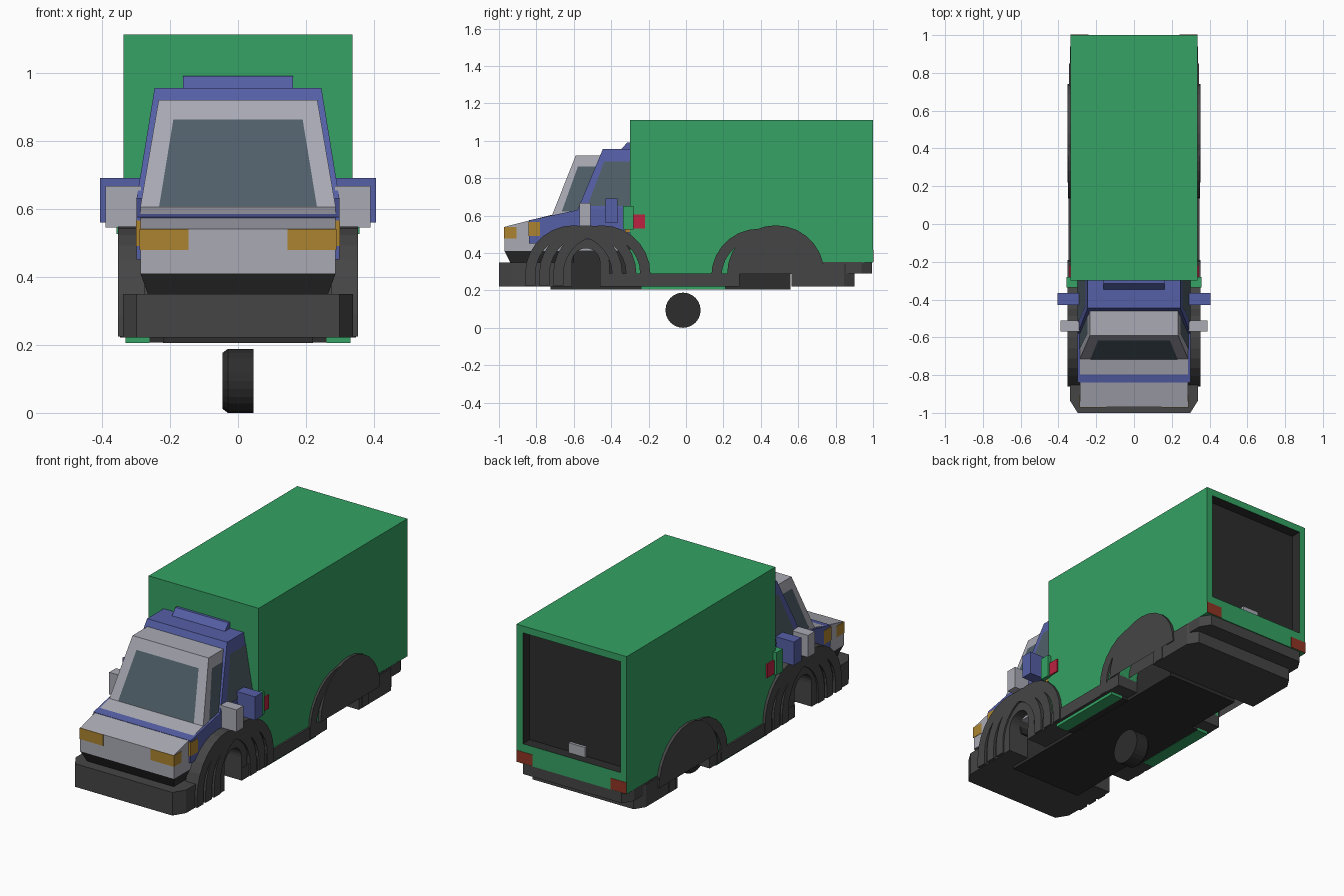
import bpy, bmesh, math

if "Cube" in bpy.data.objects:
    bpy.data.objects.remove(bpy.data.objects["Cube"])


def mat(name, r, g, b):
    m = bpy.data.materials.new(name)
    m.diffuse_color = (r, g, b, 1)
    m.use_nodes = True
    m.node_tree.nodes["Principled BSDF"].inputs["Base Color"].default_value = m.diffuse_color
    return m


GREEN = mat("green", .035, .36, .125)
BLUE = mat("blue", .09, .115, .38)
GREY = mat("grey", .40, .40, .46)
DARK = mat("dark", .06, .06, .06)
BLACK = mat("black", .026, .026, .026)
GLASS = mat("glass", .08, .115, .14)
AMBER = mat("amber", .41, .23, .03)
RED = mat("red", .28, .034, .017)
CRIMSON = mat("crimson", .5, .017, .05)


def finish(name, bm, *mats):
    bmesh.ops.recalc_face_normals(bm, faces=bm.faces)
    me = bpy.data.meshes.new(name)
    bm.to_mesh(me)
    bm.free()
    for m in mats:
        me.materials.append(m)
    ob = bpy.data.objects.new(name, me)
    bpy.context.collection.objects.link(ob)
    return ob


def extruded(points, move):
    """Bmesh of a flat polygon extruded along a vector."""
    bm = bmesh.new()
    f = bm.faces.new([bm.verts.new(p) for p in points])
    new = bmesh.ops.extrude_face_region(bm, geom=[f])["geom"]
    bmesh.ops.translate(bm, vec=move, verts=[v for v in new if isinstance(v, bmesh.types.BMVert)])
    bmesh.ops.recalc_face_normals(bm, faces=bm.faces)
    return bm


def prism(name, profile, x0, x1, m):
    return finish(name, extruded([(x0, y, z) for y, z in profile], (x1 - x0, 0, 0)), m)


def box(name, x0, x1, y0, y1, z0, z1, m):
    return prism(name, [(y0, z0), (y1, z0), (y1, z1), (y0, z1)], x0, x1, m)


def plate(name, w, y0, y1, z0, z1, front=0, rear=0):
    """Chassis slab with chamfered corners in plan."""
    right = [(w - front, y0), (w, y0 + front * 1.6), (w, y1 - rear * 1.6), (w - rear, y1)]
    if not front:
        right.pop(0)
    if not rear:
        right.pop()
    outline = right + [(-x, y) for x, y in reversed(right)]
    return finish(name, extruded([(x, y, z0) for x, y in outline], (0, 0, z1 - z0)), DARK)


def hull(name, points, m):
    bm = bmesh.new()
    for p in points:
        bm.verts.new(p)
    bmesh.ops.convex_hull(bm, input=bm.verts)
    bmesh.ops.dissolve_limit(bm, angle_limit=.01, verts=bm.verts, edges=bm.edges)
    return finish(name, bm, m)


def quad(name, points, m):
    bm = bmesh.new()
    bm.faces.new([bm.verts.new(p) for p in points])
    return finish(name, bm, m)


def arc(cy, cz, r, n=14):
    return [(cy + r * math.cos(math.pi * i / n), cz + r * math.sin(math.pi * i / n)) for i in range(n + 1)]


def arch(name, cy, cz, r0, r1, x0, x1, foot):
    """Half ring with straight legs, on both sides."""
    profile = ([(cy + r1, foot)] + arc(cy, cz, r1) + [(cy - r1, foot), (cy - r0, foot)]
               + arc(cy, cz, r0)[::-1] + [(cy + r0, foot)])
    for s in (-1, 1):
        prism(name, profile, s * x0, s * x1, DARK)


# Cargo body with wheel notches and a recessed rear door
body = ([(-.30, 1.112), (-.30, .29), (.285, .29)] + arc(.425, .285, .14)[::-1]
        + [(.565, .35), (1.0, .35), (1.0, 1.112)])
bm = extruded([(-.337, y, z) for y, z in body], (.674, 0, 0))
door = max(bm.faces, key=lambda f: f.calc_center_median().y)
bmesh.ops.inset_region(bm, faces=[door], thickness=.054)
for v in door.verts:
    if v.co.z < .6:
        v.co.z = .46
old = set(bm.faces) - {door}
door = bmesh.ops.extrude_discrete_faces(bm, faces=[door])["faces"][0]
bmesh.ops.translate(bm, vec=(0, -.06, 0), verts=door.verts)
for f in set(bm.faces) - old:
    f.material_index = 1
finish("cargo_body", bm, GREEN, BLACK)
box("number_plate", -.05, .05, .94, .955, .46, .515, GREY)
for s in (-1, 1):
    box("tail_light", s * .24, s * .337, .99, 1.002, .352, .415, RED)
    box("floor_strip", s * .26, s * .33, -.24, .21, .205, .29, GREEN)

# Chassis slabs
plate("front_bumper", .338, -1.0, -.61, .222, .35, front=.04)
plate("middle_skirt", .345, -.46, -.24, .222, .29)
plate("rear_skirt", .345, .20, .285, .222, .29)
for s in (-1, 1):
    box("side_skirt", s * .33, s * .347, -.26, .22, .222, .29, DARK)
plate("rear_underbody", .345, .565, .90, .222, .345, rear=.035)
plate("rear_bumper", .338, .70, .995, .29, .352, rear=.035)
box("chassis_core", -.22, .22, -.725, .56, .205, .45, BLACK)
box("wheel_well_floor", -.26, .26, -.24, .21, .207, .28, BLACK)

# Wheel arches and liners
for cy in (-.60, -.525, -.45):
    arch("front_fender", cy, .288, .205, .26, .275, .352, .225)
arch("rear_fender", .48, .288, .205, .26, .275, .353, .29)
arch("rear_fender", .39, .275, .20, .255, .275, .349, .225)
arch("rear_liner", .425, .285, .14, .175, .22, .343, .222)
arch("front_liner", -.535, .35, .075, .125, .22, .343, .222)


def cab(name, m, lower, w, base, top, wt, back, win):
    """Hood block plus tapered upper cab with glass. base/top are (y, z) of the windscreen."""
    prism(name + "_hood", lower, -w, w, m)
    (yb, zb), (yt, zt) = base, top
    hull(name + "_upper", [(s * x, y, z) for s in (-1, 1) for x, y, z in
                           ((w, yb, zb), (w, back, zb), (wt, yt, zt), (wt, back, zt))], m)

    def at(z):
        t = (z - zb) / (zt - zb)
        return yb + (yt - yb) * t, w + (wt - w) * t
    z0, z1 = win
    (ya, xa), (yc, xc) = at(z0), at(z1)
    quad(name + "_windscreen", [(-xa + .055, ya - .003, z0), (xa - .055, ya - .003, z0),
                                (xc - .053, yc - .003, z1), (-xc + .053, yc - .003, z1)], GLASS)
    for s in (-1, 1):
        quad(name + "_side_window", [(s * (xa + .002), ya + .05, z0 + .015), (s * (xa + .002), back, z0 + .015),
                                     (s * (xc + .002), back, z1), (s * (xc + .002), yc + .035, z1)], GLASS)


# Front grey cab
cab("grey_cab", GREY, [(-.97, .41), (-.97, .54), (-.715, .605), (-.35, .605), (-.35, .41)],
    .287, (-.715, .605), (-.59, .92), .233, -.36, (.607, .862))
hull("grey_cab_valance", [(s * x, y, z) for s in (-1, 1) for x, y, z in
                          ((.287, -.97, .41), (.265, -.94, .35), (.287, -.6, .41), (.265, -.6, .35))], BLACK)

# Blue cab with roof deflector
cab("blue_cab", BLUE, [(-.84, .45), (-.84, .575), (-.58, .63), (-.28, .645), (-.28, .45)],
    .298, (-.58, .63), (-.445, .955), .245, -.29, (.635, .89))
prism("roof_deflector", [(-.35, .95), (-.315, .99), (-.29, .99), (-.29, .95)], -.162, .162, BLUE)

# Lamps and mirrors on both sides
for s in (-1, 1):
    box("headlight", s * .145, s * .289, -.972, -.905, .478, .54, AMBER)
    box("corner_lamp", s * .16, s * .30, -.842, -.78, .49, .565, AMBER)
    box("amber_marker", s * .28, s * .335, -.325, -.27, .51, .53, AMBER)
    box("grey_mirror", s * .285, s * .39, -.57, -.51, .545, .667, GREY)
    box("blue_mirror", s * .285, s * .405, -.43, -.365, .56, .69, BLUE)
    box("green_mirror", s * .29, s * .357, -.337, -.28, .525, .65, GREEN)
    box("red_marker", s * .30, s * .345, -.28, -.22, .53, .605, CRIMSON)

# Loose wheel, bevelled on its outer side
bm = bmesh.new()
n = 24
rings = []
for x, r in ((.045, .06), (.045, .094), (-.03, .094), (-.046, .082), (-.046, .06), (-.03, .052)):
    rings.append([bm.verts.new((x, -.016 + r * math.cos(2 * math.pi * i / n),
                                .094 + r * math.sin(2 * math.pi * i / n))) for i in range(n)])
for a, b in zip(rings, rings[1:]):
    for i in range(n):
        bm.faces.new((a[i], a[(i + 1) % n], b[(i + 1) % n], b[i]))
bm.faces.new(rings[0])
bm.faces.new(rings[-1])
finish("wheel", bm, BLACK)
